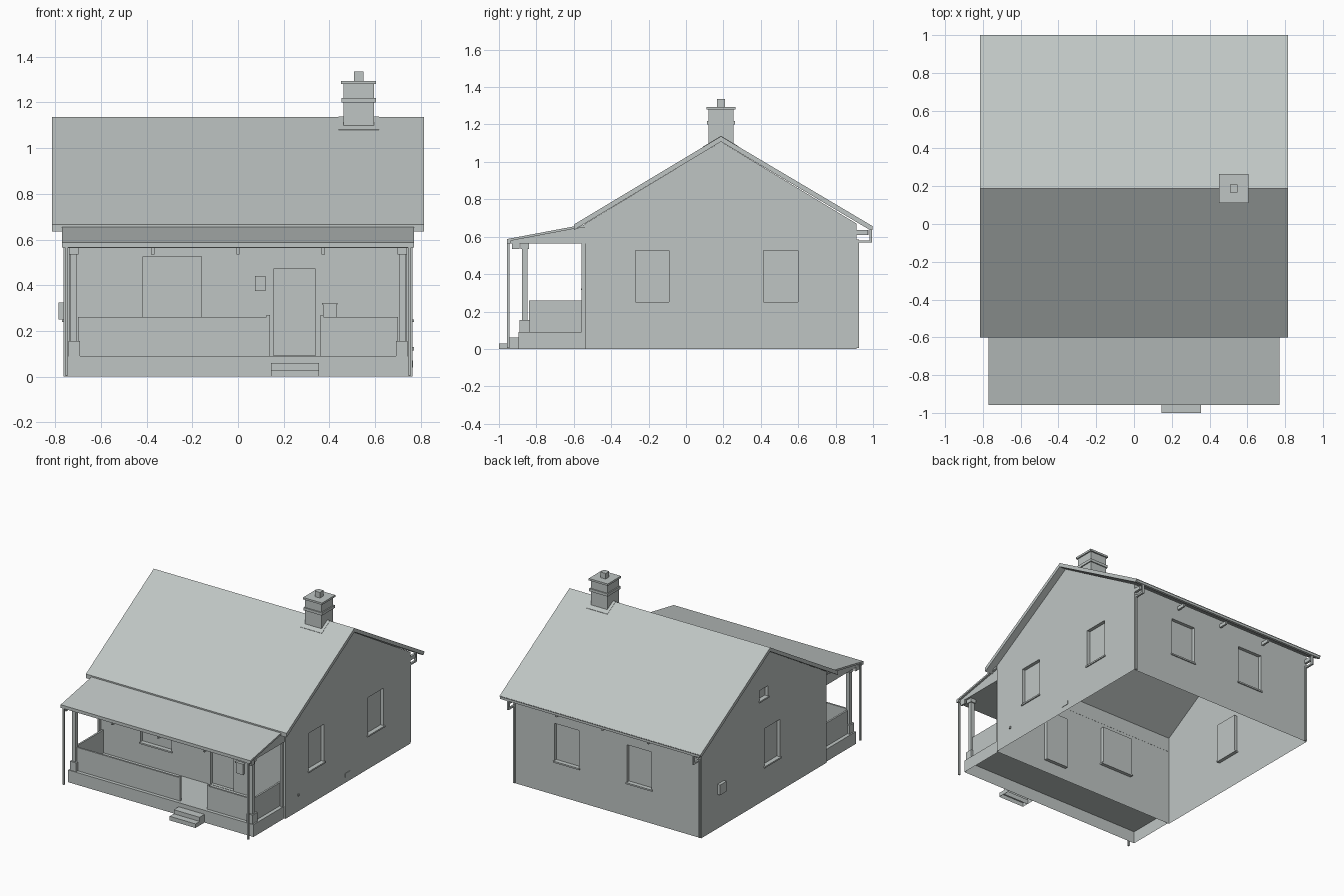
import bpy, bmesh

old = bpy.data.objects.get("Cube")
if old:
    bpy.data.objects.remove(old, do_unlink=True)

GREY = (0.52, 0.56, 0.55, 1)
mat = bpy.data.materials.new("plain_grey")
mat.use_nodes = True
mat.diffuse_color = GREY
mat.node_tree.nodes["Principled BSDF"].inputs["Base Color"].default_value = GREY


def finish(name, bm):
    bmesh.ops.recalc_face_normals(bm, faces=bm.faces)
    mesh = bpy.data.meshes.new(name)
    bm.to_mesh(mesh)
    bm.free()
    mesh.materials.append(mat)
    ob = bpy.data.objects.new(name, mesh)
    bpy.context.collection.objects.link(ob)
    return ob


def drop_bottom(bm):
    low = min(v.co.z for v in bm.verts)
    faces = [f for f in bm.faces if all(v.co.z < low + 0.001 for v in f.verts)]
    bmesh.ops.delete(bm, geom=faces, context="FACES")


def box(name, x, y, z, open_below=False):
    bm = bmesh.new()
    bmesh.ops.create_cube(bm, size=1)
    for v in bm.verts:
        for i, (a, b) in enumerate((x, y, z)):
            v.co[i] = a if v.co[i] < 0 else b
    if open_below:
        drop_bottom(bm)
    return finish(name, bm)


def pair(name, x, y, z):
    """Matching boxes on the left and right sides."""
    box(name + "_left", x, y, z)
    box(name + "_right", (-x[1], -x[0]), y, z)


def prism(name, profile, x0, x1):
    """Extrude a y-z profile along x."""
    bm = bmesh.new()
    face = bm.faces.new([bm.verts.new((x0, y, z)) for y, z in profile])
    ext = bmesh.ops.extrude_face_region(bm, geom=[face])
    for g in ext["geom"]:
        if isinstance(g, bmesh.types.BMVert):
            g.co.x = x1
    return finish(name, bm)


WX, FRONT, BACK, RIDGE = 0.763, -0.54, 0.912, 0.187
DEPTH = 0.025

# House walls: closed shell, recessed openings, then opened underneath
body = prism("house_walls", [(FRONT, 0), (BACK, 0), (BACK, 0.67), (RIDGE, 1.108),
                             (FRONT, 0.67)], -WX, WX)
openings = [  # wall, span along the wall, height span, has sill
    ("front", (-0.415, -0.16), (0.25, 0.525), True),
    ("front", (0.155, 0.34), (0.092, 0.47), False),
    ("left", (-0.27, -0.09), (0.25, 0.525), True),
    ("left", (0.415, 0.60), (0.25, 0.525), True),
    ("right", (0.0, 0.18), (0.25, 0.525), True),
    ("right", (0.14, 0.235), (0.75, 0.825), True),
    ("back", (0.23, 0.43), (0.25, 0.525), True),
    ("back", (-0.36, -0.16), (0.25, 0.525), True),
]
PLANE = {"front": (FRONT, 1), "back": (BACK, -1), "left": (WX, -1), "right": (-WX, 1)}


def on_wall(name, wall, span, z, inward, outward):
    p, s = PLANE[wall]
    d = tuple(sorted((p + s * inward, p - s * outward)))
    return box(name, span, d, z) if wall in ("front", "back") else box(name, d, span, z)


for wall, span, z, sill in openings:
    cutter = on_wall("opening_cutter", wall, span, z, DEPTH, 0.05)
    mod = body.modifiers.new("opening", "BOOLEAN")
    mod.object = cutter
    mod.solver = "EXACT"
    bpy.context.view_layer.objects.active = body
    bpy.ops.object.modifier_apply(modifier=mod.name)
    bpy.data.objects.remove(cutter, do_unlink=True)
    if sill:
        on_wall(wall + "_sill", wall, (span[0] - 0.007, span[1] + 0.007),
                (z[0] - 0.011, z[0]), DEPTH, 0.008)
bm = bmesh.new()
bm.from_mesh(body.data)
drop_bottom(bm)
bm.to_mesh(body.data)
bm.free()

# Main roof
prism("main_roof", [(-0.60, 0.665), (RIDGE, 1.137), (1.0, 0.655), (0.985, 0.635),
                    (RIDGE, 1.108), (-0.60, 0.635)], -0.815, 0.815)

# Chimney
CX = 0.528


def block(name, r, z):
    box(name, (CX - r, CX + r), (RIDGE - r, RIDGE + r), z)


block("chimney_stack", 0.067, (1.07, 1.28))
block("chimney_band", 0.075, (1.20, 1.22))
block("chimney_cap", 0.077, (1.28, 1.294))
block("chimney_pot", 0.021, (1.294, 1.335))
prism("chimney_flashing", [(RIDGE - 0.095, 1.082), (RIDGE, 1.139), (RIDGE + 0.095, 1.083),
                           (RIDGE + 0.095, 1.076), (RIDGE, 1.13), (RIDGE - 0.095, 1.075)],
      CX - 0.088, CX + 0.088)

# Porch roof: sloping sheet, closed ends and gutter beam
prism("porch_roof", [(-0.955, 0.588), (-0.60, 0.655), (-0.54, 0.665), (-0.54, 0.65),
                     (-0.60, 0.642), (-0.955, 0.575)], -0.77, 0.77)
prism("porch_roof_ends", [(-0.94, 0.563), (-0.94, 0.58), (-0.60, 0.645), (-0.539, 0.652),
                          (-0.539, 0.563)], -0.755, 0.755)
box("porch_gutter", (-0.77, 0.77), (-0.957, -0.935), (0.565, 0.588))

# Porch deck and steps
box("porch_deck", (-0.752, 0.752), (-0.895, FRONT), (0, 0.09), True)
box("lower_step", (0.145, 0.355), (-1.0, -0.945), (0, 0.03), True)
box("upper_step", (0.145, 0.355), (-0.952, -0.895), (0, 0.06), True)

# Porch posts and solid railings
pair("post_base", (0.692, 0.742), (-0.89, -0.835), (0.09, 0.155))
pair("porch_post", (0.704, 0.733), (-0.877, -0.848), (0.155, 0.54))
pair("post_capital", (0.697, 0.740), (-0.885, -0.84), (0.535, 0.563))
pair("side_railing", (0.712, 0.725), (-0.84, FRONT), (0.09, 0.26))
pair("porch_wall_post", (0.735, 0.748), (-0.56, FRONT), (0.09, 0.563))
for name, a, b in (("right", -0.70, 0.135), ("left", 0.365, 0.70)):
    box("front_railing_" + name, (a, b), (-0.869, -0.856), (0.09, 0.26))
for x in (0.125, 0.36):
    box("gate_post", (x, x + 0.015), (-0.871, -0.854), (0.09, 0.27))

# Gutter, brackets and downpipes
box("back_gutter", (-0.81, 0.81), (0.98, 0.998), (0.635, 0.657))
for x in (-0.373, 0.0, 0.373):
    box("back_bracket", (x - 0.007, x + 0.007), (BACK, 0.975), (0.61, 0.635))
    box("porch_bracket", (x - 0.007, x + 0.007), (-0.93, -0.89), (0.535, 0.565))
pair("back_corner_bracket", (0.745, 0.763), (BACK, 0.97), (0.608, 0.635))
pair("front_downpipe", (0.744, 0.756), (-0.957, -0.945), (0.005, 0.575))
pair("front_pipe_bracket", (0.744, 0.756), (-0.93, -0.89), (0.535, 0.565))
pair("back_downpipe", (0.744, 0.758), (BACK, 0.924), (0.005, 0.585))
pair("back_pipe_arm", (0.744, 0.758), (BACK, 0.995), (0.568, 0.58))
pair("back_pipe_drop", (0.744, 0.758), (0.98, 0.995), (0.568, 0.64))

# Small fittings on the walls
on_wall("wall_lamp", "front", (0.075, 0.12), (0.375, 0.44), 0, 0.015)
on_wall("letter_box", "front", (0.373, 0.43), (0.24, 0.315), 0, 0.018)
on_wall("letter_box_lid", "front", (0.368, 0.435), (0.315, 0.322), 0, 0.022)
on_wall("meter_box", "right", (0.65, 0.725), (0.25, 0.325), 0, 0.022)
on_wall("side_tap", "left", (-0.402, -0.388), (0.115, 0.13), 0, 0.008)
on_wall("side_vent", "left", (0.15, 0.21), (0.04, 0.07), 0, 0.003)
